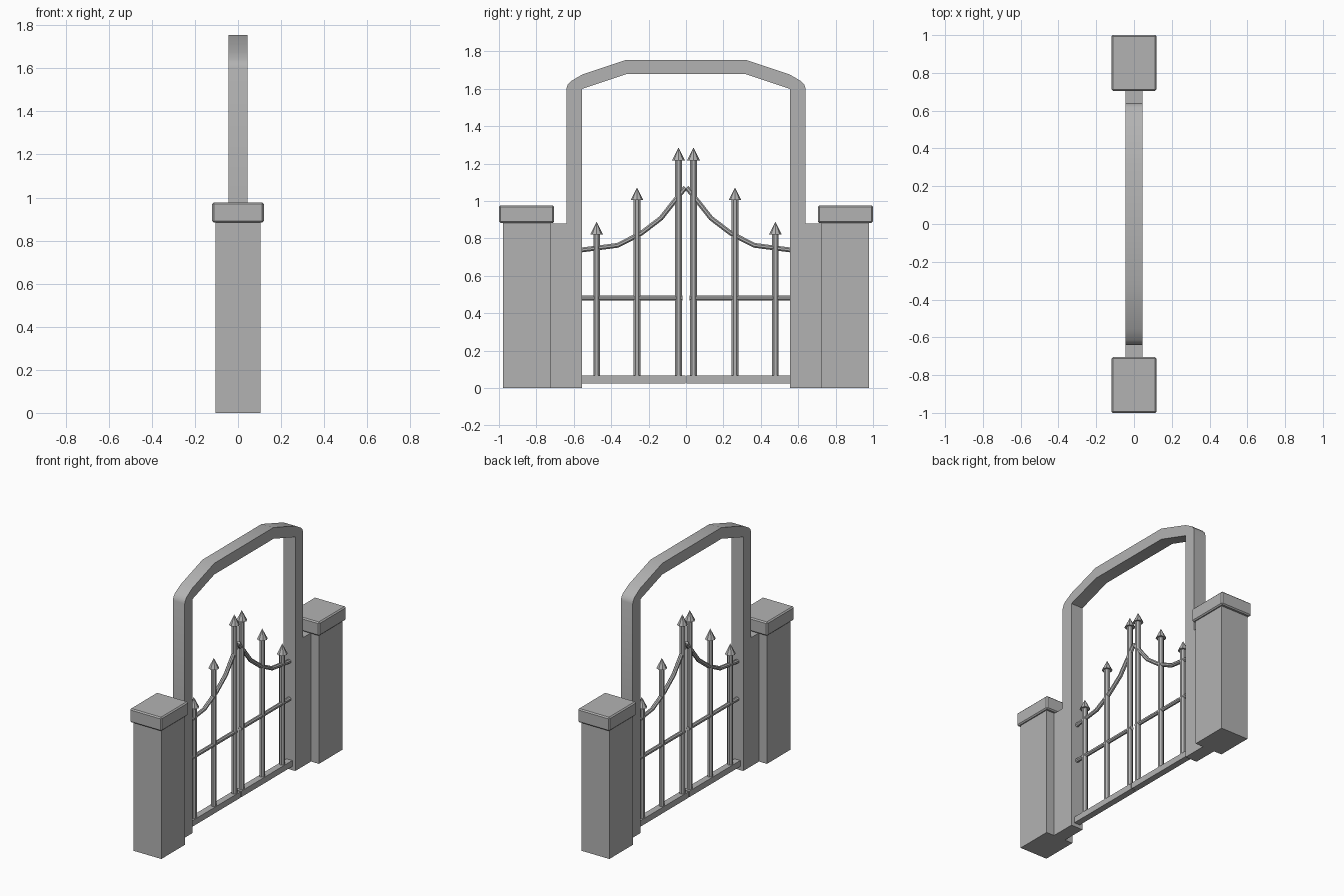
import bpy, bmesh, math
from mathutils import Vector

cube = bpy.data.objects.get("Cube")
if cube:
    bpy.data.objects.remove(cube, do_unlink=True)

stone = bpy.data.materials.new("plain_grey")
stone.use_nodes = True
GREY = (0.45, 0.45, 0.45, 1)
stone.diffuse_color = GREY
stone.node_tree.nodes["Principled BSDF"].inputs["Base Color"].default_value = GREY


def finish(name, bm, smooth=False):
    bmesh.ops.recalc_face_normals(bm, faces=bm.faces)
    mesh = bpy.data.meshes.new(name)
    bm.to_mesh(mesh)
    bm.free()
    mesh.materials.append(stone)
    obj = bpy.data.objects.new(name, mesh)
    bpy.context.collection.objects.link(obj)
    if smooth:
        bpy.ops.object.select_all(action="DESELECT")
        obj.select_set(True)
        bpy.context.view_layer.objects.active = obj
        bpy.ops.object.shade_smooth_by_angle(angle=math.radians(35))
    return obj


def box(name, half_x, y0, y1, z0, z1, bevel=0):
    bm = bmesh.new()
    bmesh.ops.create_cube(bm, size=1)
    for v in bm.verts:
        v.co = (v.co.x * 2 * half_x, (y0 + y1) / 2 + v.co.y * (y1 - y0),
                (z0 + z1) / 2 + v.co.z * (z1 - z0))
    if bevel:
        bmesh.ops.bevel(bm, geom=bm.edges[:], offset=bevel, segments=1, affect="EDGES")
    return finish(name, bm)


def slab(name, profile, half_x):
    """Extrude a (y, z) outline along x."""
    bm = bmesh.new()
    face = bm.faces.new([bm.verts.new((-half_x, y, z)) for y, z in profile])
    moved = bmesh.ops.extrude_face_region(bm, geom=[face])["geom"]
    bmesh.ops.translate(bm, vec=(2 * half_x, 0, 0),
                        verts=[v for v in moved if isinstance(v, bmesh.types.BMVert)])
    return finish(name, bm, smooth=True)


def rod(name, path, radius, sides=8):
    """Sweep a polygon along a (y, z) path with mitred joints."""
    bm = bmesh.new()
    pts = [Vector((0, y, z)) for y, z in path]
    rings = []
    for i, p in enumerate(pts):
        before = (p - pts[i - 1]).normalized() if i else None
        after = (pts[i + 1] - p).normalized() if i + 1 < len(pts) else None
        t = ((before or after) + (after or before)).normalized()
        side = Vector((0, -t.z, t.y))
        angles = [math.tau * (k + 0.5) / sides for k in range(sides)]
        rings.append([bm.verts.new(p + radius * (math.cos(a) * side + Vector((math.sin(a), 0, 0))))
                      for a in angles])
    for a, b in zip(rings, rings[1:]):
        for k in range(sides):
            n = (k + 1) % sides
            bm.faces.new((a[k], a[n], b[n], b[k]))
    bm.faces.new(rings[0])
    bm.faces.new(rings[-1])
    return finish(name, bm)


def spear(name, y, z0, z1, radius):
    bm = bmesh.new()
    bmesh.ops.create_cone(bm, cap_ends=True, segments=8, radius1=radius, radius2=0, depth=z1 - z0)
    bmesh.ops.translate(bm, vec=(0, y, (z0 + z1) / 2), verts=bm.verts)
    return finish(name, bm)


# Arch with its legs and low wing walls, one outline mirrored about the centre
half = [(0.555, 0), (0.73, 0), (0.73, 0.88), (0.64, 0.88), (0.64, 1.6), (0.633, 1.622),
        (0.615, 1.641), (0.555, 1.676), (0.32, 1.755)]
inner = [(0.32, 1.678), (0.555, 1.6)]
outline = half + [(-y, z) for y, z in reversed(half)]
outline += [(-y, z) for y, z in reversed(inner)] + inner
slab("arch_and_wing_walls", outline, 0.045)

for s, side in ((1, "back"), (-1, "front")):
    # Pillar and cap
    box(f"{side}_pillar", 0.105, *sorted((s * 0.725, s * 0.978)), 0, 0.89)
    box(f"{side}_pillar_cap", 0.12, *sorted((s * 0.705, s)), 0.883, 0.977, bevel=0.008)

    # Gate leaf rails
    box(f"{side}_bottom_rail", 0.022, *sorted((s * 0.004, s * 0.56)), 0.025, 0.066)
    rod(f"{side}_middle_rail", [(s * 0.02, 0.482), (s * 0.56, 0.482)], 0.014)
    curve = [(0.004, 1.072), (0.134, 0.908), (0.24, 0.827), (0.365, 0.763), (0.56, 0.738)]
    rod(f"{side}_curved_rail", [(s * y, z) for y, z in curve], 0.014)

    # Upright bars with spear tips
    for n, (y, top) in enumerate(((0.04, 1.285), (0.262, 1.073), (0.478, 0.888)), 1):
        rod(f"{side}_bar_{n}", [(s * y, 0.06), (s * y, top - 0.06)], 0.019)
        spear(f"{side}_spear_tip_{n}", s * y, top - 0.068, top, 0.034)
